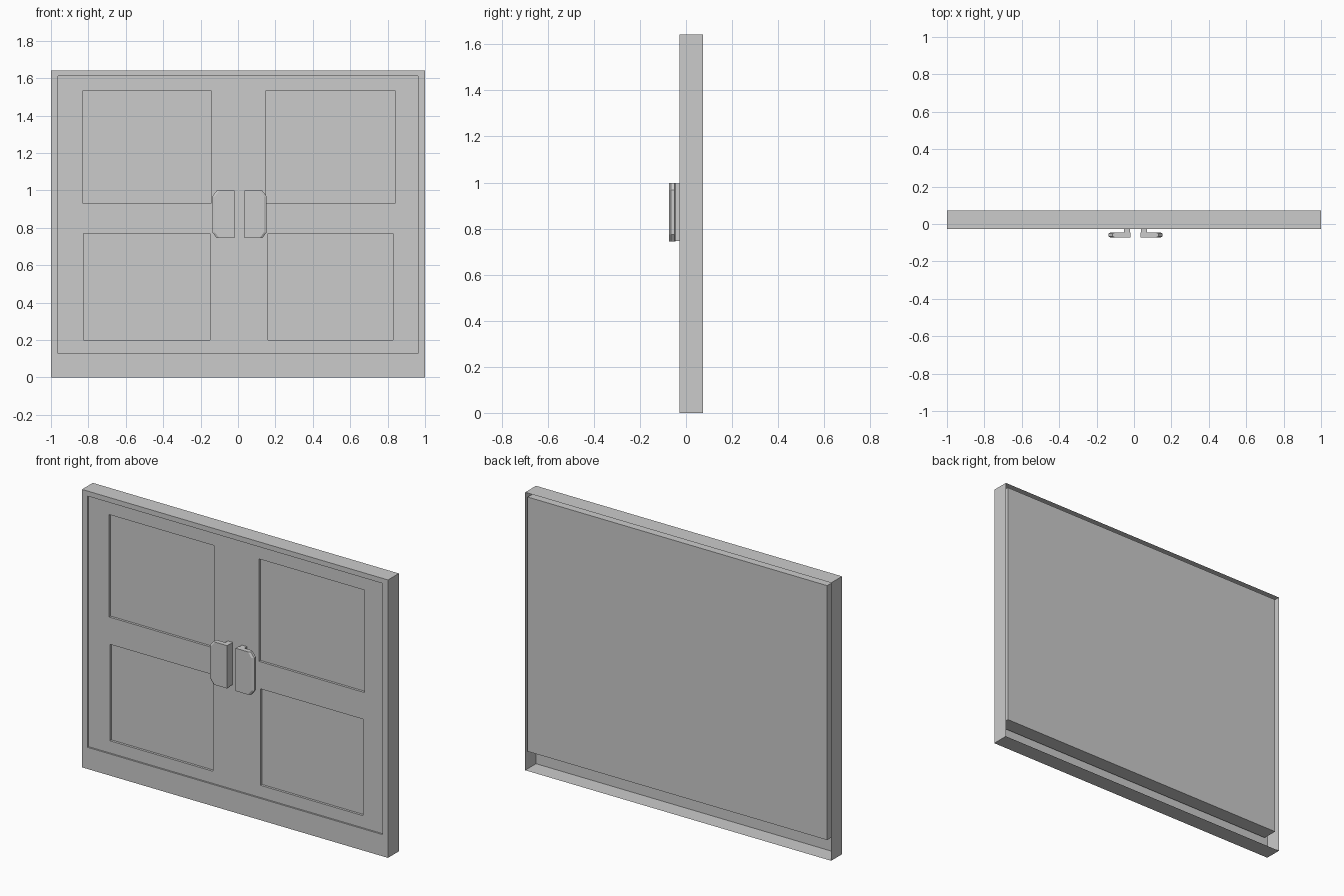
import bpy, bmesh

if "Cube" in bpy.data.objects:
    bpy.data.objects.remove(bpy.data.objects["Cube"])

BACK, FRONT, DOOR_FRONT = 0.073, -0.028, -0.018


def finish(bm, name):
    bmesh.ops.recalc_face_normals(bm, faces=bm.faces)
    me = bpy.data.meshes.new(name)
    bm.to_mesh(me)
    bm.free()
    ob = bpy.data.objects.new(name, me)
    bpy.context.collection.objects.link(ob)
    return ob


def loft(name, loops, caps=False):
    """Bridge closed loops of (x, z) points, each placed at its own y."""
    bm = bmesh.new()
    rings = [[bm.verts.new((x, y, z)) for x, z in pts] for y, pts in loops]
    for a, b in zip(rings, rings[1:]):
        n = len(a)
        for i in range(n):
            j = (i + 1) % n
            bm.faces.new((a[i], a[j], b[j], b[i]))
    if caps:
        bm.faces.new(rings[0])
        bm.faces.new(rings[-1])
    return finish(bm, name)


def rect(x0, x1, z0, z1):
    return [(x0, z0), (x1, z0), (x1, z1), (x0, z1)]


def box(name, x0, x1, y0, y1, z0, z1):
    return loft(name, [(y0, rect(x0, x1, z0, z1)), (y1, rect(x0, x1, z0, z1))], True)


# Thin frame shell, open at the back, with a shallow lip around the doors
outer, hole = rect(-1, 1, 0, 1.642), rect(-0.963, 0.963, 0.128, 1.612)
loft("frame", [(BACK, outer), (FRONT, outer), (FRONT, hole), (DOOR_FRONT, hole)])

# Door block with four recessed panels
door = box("double_door", -0.973, 0.985, DOOR_FRONT, BACK - 0.001, 0.115, 1.618)
panels = [(-0.83, -0.145, 0.93, 1.535), (0.15, 0.84, 0.93, 1.535),
          (-0.825, -0.15, 0.2, 0.77), (0.16, 0.83, 0.2, 0.77)]
for x0, x1, z0, z1 in panels:
    cutter = box("panel_cutter", x0, x1, DOOR_FRONT - 0.1, DOOR_FRONT + 0.014, z0, z1)
    cutter.hide_render = True
    mod = door.modifiers.new("recess", "BOOLEAN")
    mod.operation = "DIFFERENCE"
    mod.solver = "EXACT"
    mod.object = cutter
    bpy.context.view_layer.objects.active = door
    bpy.ops.object.modifier_apply(modifier=mod.name)
    bpy.data.objects.remove(cutter)

# Handles: chamfered grip plate on a flat stem, mirrored about the door gap
for side, label in ((-1, "left"), (1, "right")):
    def at(x):
        return 0.008 + side * x

    def grip(inset):
        pts = [(0.028, 0.745), (0.122 - inset, 0.745), (0.145 - inset, 0.775),
               (0.145 - inset, 0.968), (0.122 - inset, 0.998), (0.028, 0.998)]
        return [(at(x), z) for x, z in pts]

    loft(label + "_handle_grip",
         [(-0.073, grip(0.014)), (-0.066, grip(0)), (-0.051, grip(0)), (-0.045, grip(0.014))], True)
    box(label + "_handle_stem", at(0.03), at(0.062), -0.046, DOOR_FRONT + 0.002, 0.747, 0.996)
